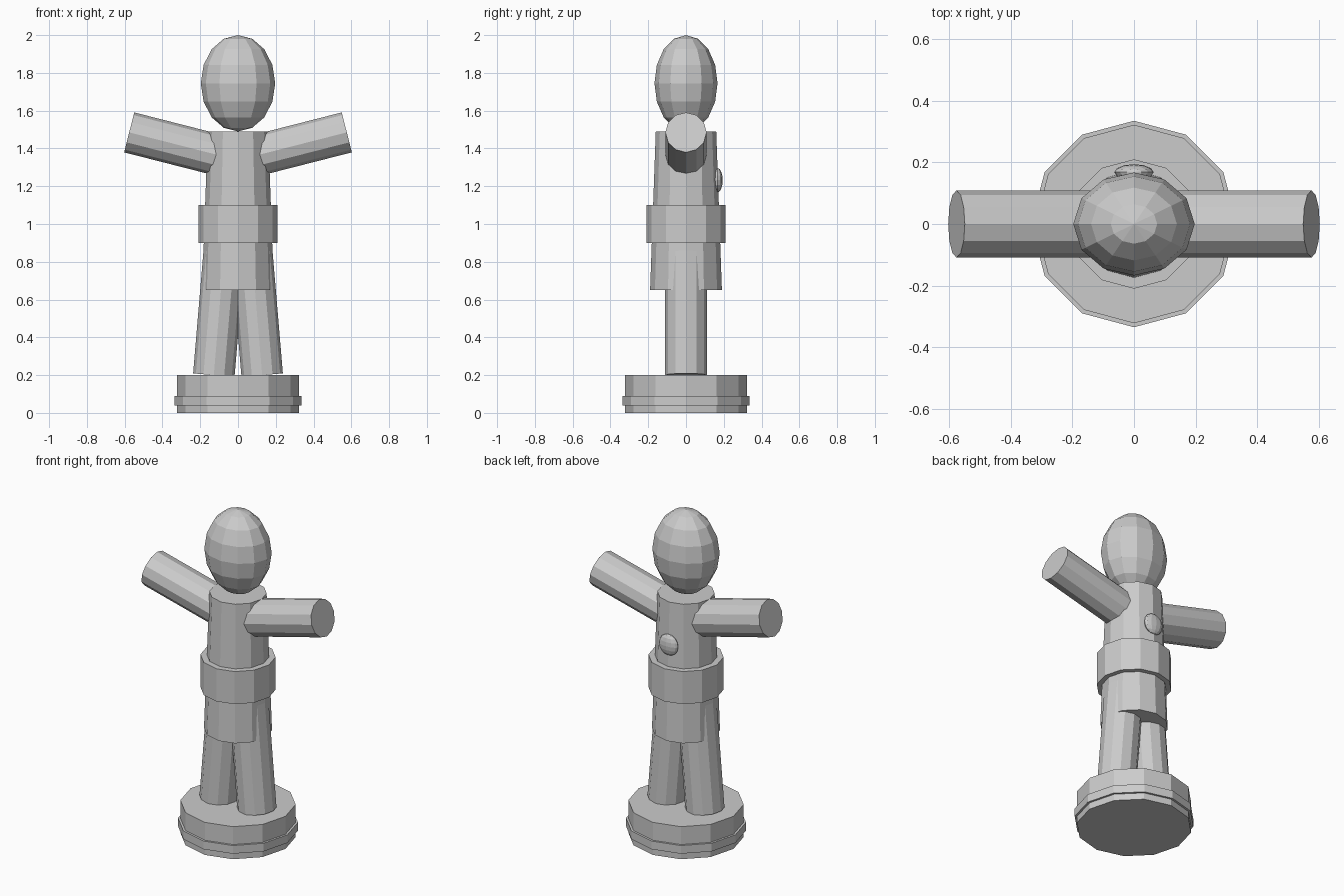
import bpy
import math
from mathutils import Vector

cube = bpy.data.objects.get("Cube")
if cube:
    bpy.data.objects.remove(cube, do_unlink=True)

SIDES = 12

grey = bpy.data.materials.new("plain grey")
grey.use_nodes = True
colour = (0.6, 0.6, 0.6, 1)
grey.diffuse_color = colour
grey.node_tree.nodes["Principled BSDF"].inputs["Base Color"].default_value = colour


def finish(name):
    obj = bpy.context.object
    obj.name = name
    obj.data.materials.append(grey)
    return obj


def column(name, r_low, r_high, z_low, z_high):
    """Upright faceted column, optionally tapered."""
    bpy.ops.mesh.primitive_cone_add(vertices=SIDES, radius1=r_low, radius2=r_high,
                                    depth=z_high - z_low,
                                    location=(0, 0, (z_low + z_high) / 2))
    return finish(name)


def limb(name, start, end, radius):
    """Faceted cylinder in the xz plane between two points."""
    start, end = Vector(start), Vector(end)
    span = end - start
    bpy.ops.mesh.primitive_cylinder_add(vertices=SIDES, radius=radius, depth=span.length,
                                        location=(start + end) / 2,
                                        rotation=(0, math.atan2(span.x, span.z), 0))
    return finish(name)


def ellipsoid(name, centre, radii):
    bpy.ops.mesh.primitive_uv_sphere_add(segments=SIDES, ring_count=8, radius=1,
                                         location=centre)
    bpy.context.object.scale = radii
    return finish(name)


# Stepped pedestal
column("base_foot", 0.322, 0.322, 0, 0.04)
column("base_band", 0.335, 0.335, 0.04, 0.09)
column("base_top", 0.322, 0.322, 0.09, 0.2)

# Body and belt
column("torso", 0.19, 0.16, 0.65, 1.49)
column("belt", 0.21, 0.21, 0.9, 1.1)

# Splayed legs and raised arms
for side, sign in (("left", 1), ("right", -1)):
    limb(side + "_leg", (0.128 * sign, 0, 0.2), (0.073 * sign, 0, 0.85), 0.11)
    limb(side + "_arm", (0, 0, 1.338), (0.576 * sign, 0, 1.485), 0.109)

# Head and small tail on the back
ellipsoid("head", (0, 0, 1.745), (0.197, 0.167, 0.255))
ellipsoid("tail", (0, 0.168, 1.232), (0.064, 0.026, 0.064))
